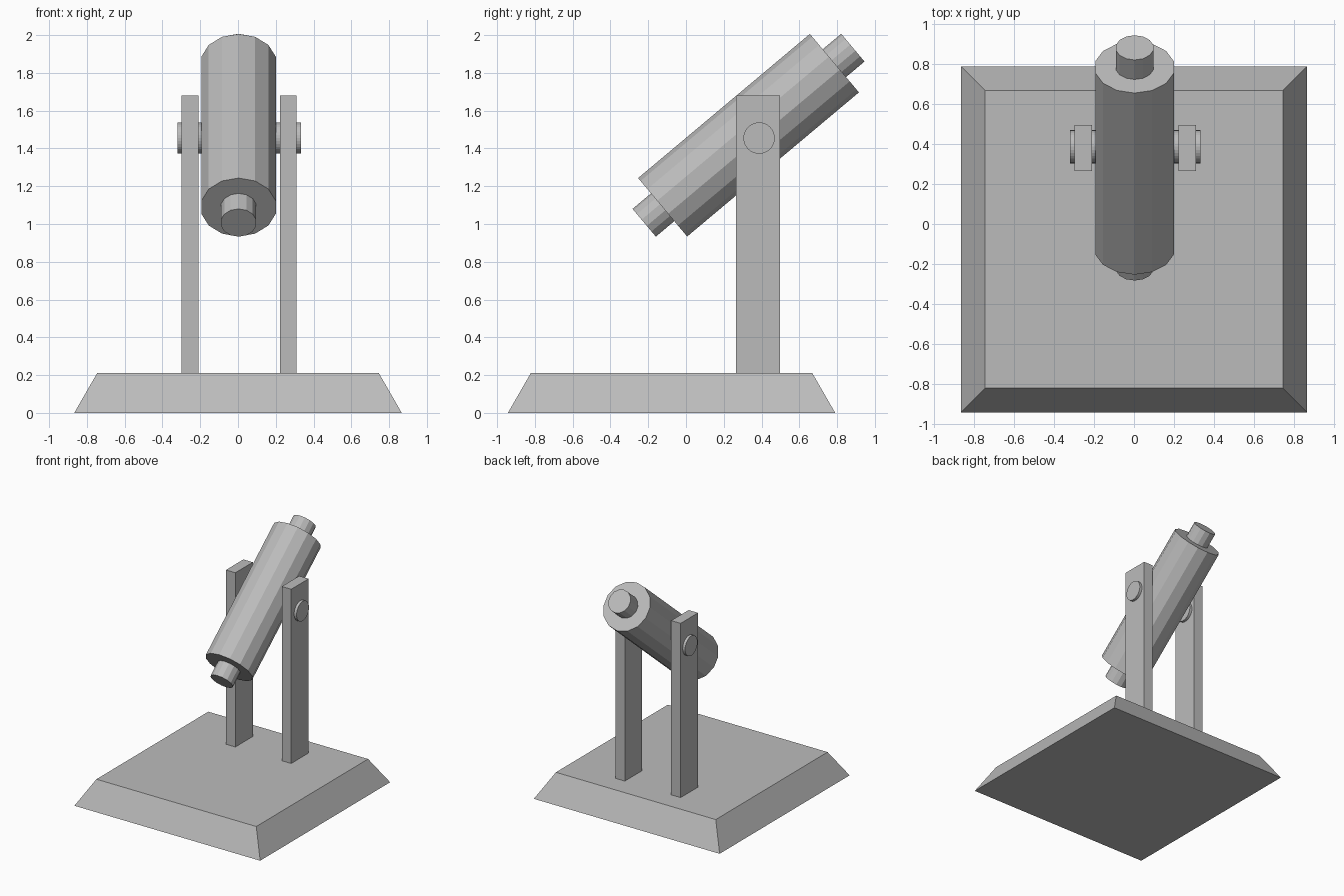
import bpy, bmesh, math
from mathutils import Matrix, Vector

cube = bpy.data.objects.get("Cube")
if cube:
    bpy.data.objects.remove(cube)

grey = bpy.data.materials.new("plain grey")
grey.use_nodes = True
colour = (0.5, 0.5, 0.5, 1)
grey.diffuse_color = colour
grey.node_tree.nodes["Principled BSDF"].inputs["Base Color"].default_value = colour


def finish(name, bm):
    mesh = bpy.data.meshes.new(name)
    bm.to_mesh(mesh)
    bm.free()
    mesh.materials.append(grey)
    obj = bpy.data.objects.new(name, mesh)
    bpy.context.collection.objects.link(obj)
    return obj


def box(name, low, high, inset=0):
    """Box between two corners, with its top face drawn in by inset."""
    low, high = Vector(low), Vector(high)
    size, centre = high - low, (low + high) / 2
    bm = bmesh.new()
    bmesh.ops.create_cube(bm, size=1)
    for v in bm.verts:
        top = v.co.z > 0
        v.co = centre + v.co * size
        if top:
            v.co.x -= math.copysign(inset, v.co.x - centre.x)
            v.co.y -= math.copysign(inset, v.co.y - centre.y)
    return finish(name, bm)


def cylinder(name, centre, radius, length, sides, rotation, spin=0):
    bm = bmesh.new()
    matrix = Matrix.Translation(centre) @ rotation @ Matrix.Rotation(spin, 4, "Z")
    bmesh.ops.create_cone(bm, cap_ends=True, segments=sides, radius1=radius,
                          radius2=radius, depth=length, matrix=matrix)
    return finish(name, bm)


# Sloping-sided base
box("base", (-0.867, -0.943, 0), (0.867, 0.79, 0.21), inset=0.121)

# Tilted barrel with a core rod showing at both ends
tilt = Matrix.Rotation(math.radians(-50), 4, "X")
middle = (0.003, 0.331, 1.47)
sides = 14
cylinder("barrel", middle, 0.202, 1.187, sides, tilt, math.pi / 2 - math.pi / sides * (sides // 2))
cylinder("core_rod", middle, 0.096, 1.442, sides, tilt)

# Upright posts with pivot pins
across = Matrix.Rotation(math.pi / 2, 4, "Y")
for side, x in (("right", -0.254), ("left", 0.267)):
    box(side + "_post", (x - 0.044, 0.265, 0.205), (x + 0.044, 0.497, 1.68))
    cylinder(side + "_pivot_pin", (x, 0.387, 1.455), 0.083, 0.133, 32, across)
